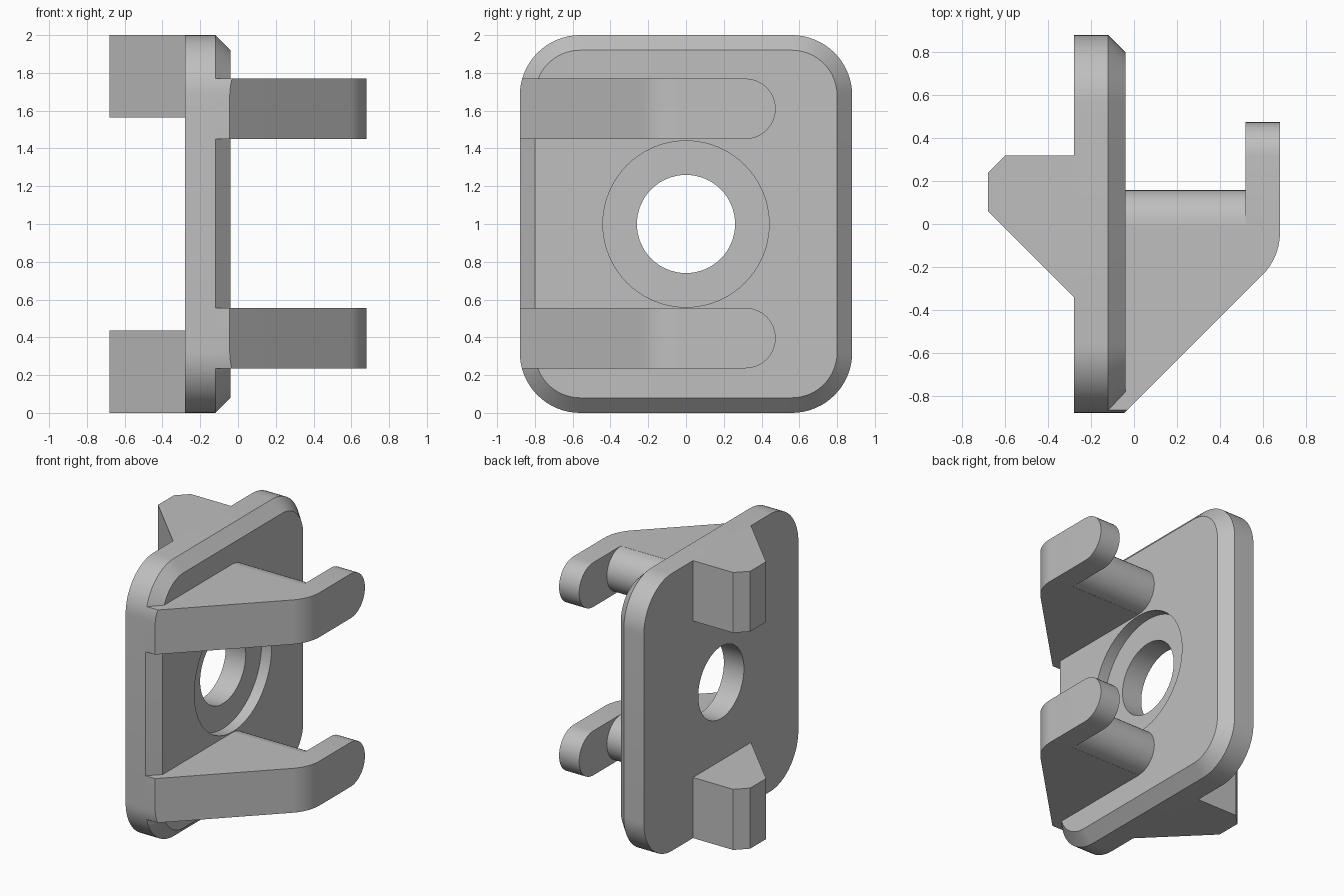
import bpy, bmesh, math

if "Cube" in bpy.data.objects:
    bpy.data.objects.remove(bpy.data.objects["Cube"])

grey = bpy.data.materials.new("plain grey")
grey.diffuse_color = (0.52, 0.52, 0.52, 1)
grey.use_nodes = True
grey.node_tree.nodes["Principled BSDF"].inputs["Base Color"].default_value = grey.diffuse_color


def arc(cx, cy, r, a0, a1, n=16):
    return [(cx + r * math.cos(math.radians(a0 + (a1 - a0) * i / n)),
             cy + r * math.sin(math.radians(a0 + (a1 - a0) * i / n))) for i in range(n + 1)]


def rounded_rect(inset=0.0):
    # plate outline in (y, z)
    r = 0.32 - inset
    return (arc(0.56, 1.68, r, 0, 90) + arc(-0.56, 1.68, r, 90, 180) +
            arc(-0.56, 0.32, r, 180, 270) + arc(0.56, 0.32, r, 270, 360))


def loft(name, loops):
    # closed solid through matching loops of 3D points
    bm = bmesh.new()
    rings = [[bm.verts.new(p) for p in loop] for loop in loops]
    n = len(rings[0])
    for a, b in zip(rings, rings[1:]):
        for i in range(n):
            j = (i + 1) % n
            bm.faces.new((a[i], a[j], b[j], b[i]))
    bm.faces.new(rings[0])
    bm.faces.new(rings[-1])
    bmesh.ops.recalc_face_normals(bm, faces=bm.faces)
    me = bpy.data.meshes.new(name)
    bm.to_mesh(me)
    bm.free()
    me.materials.append(grey)
    ob = bpy.data.objects.new(name, me)
    bpy.context.collection.objects.link(ob)
    return ob


def prism_x(name, pts, x0, x1):
    return loft(name, [[(x, y, z) for y, z in pts] for x in (x0, x1)])


def prism_z(name, pts, z0, z1):
    return loft(name, [[(x, y, z) for x, y in pts] for z in (z0, z1)])


def activate(ob):
    bpy.ops.object.select_all(action='DESELECT')
    ob.select_set(True)
    bpy.context.view_layer.objects.active = ob


def cut(ob, cutter, operation='DIFFERENCE'):
    mod = ob.modifiers.new("cut", 'BOOLEAN')
    mod.operation = operation
    mod.solver = 'EXACT'
    mod.object = cutter
    activate(ob)
    bpy.ops.object.modifier_apply(modifier=mod.name)
    bpy.data.objects.remove(cutter)


def finish(ob):
    activate(ob)
    bpy.ops.object.shade_smooth_by_angle(angle=math.radians(30))


# mounting plate with chamfered outer rim, through hole and counterbore
plate = loft("plate", [[(x, y, z) for y, z in rounded_rect(d)]
                       for x, d in ((-0.28, 0), (-0.12, 0), (-0.04, 0.08))])
cut(plate, prism_x("hole_cutter", arc(0, 1, 0.26, 0, 360, 64)[:-1], -0.5, 0.2))
cut(plate, prism_x("counterbore_cutter", arc(0, 1, 0.44, 0, 360, 64)[:-1], -0.12, 0.2))
finish(plate)

# hooked arms: plan profile trimmed to the plate outline and the rounded tip
arm_plan = ([(-0.12, -0.95), (-0.114, -0.95)] + arc(0.40, -0.04, 0.28, -45, 0) +
            [(0.68, 0.6), (-0.12, 0.6)])
R = 0.16
for name, zc in (("lower_arm", 0.396), ("upper_arm", 1.61)):
    arm = prism_x(name, [(-0.95, zc - R)] + arc(0.315, zc, R, -90, 90) + [(-0.95, zc + R)],
                  -0.12, 0.75)
    cut(arm, prism_z("plan_cutter", arm_plan, zc - 0.3, zc + 0.3), 'INTERSECT')
    cut(arm, prism_x("outline_cutter", rounded_rect(), -0.3, 0.9), 'INTERSECT')
    # notch behind the hook, leaving a half-round neck
    notch = arc(0, zc, R - 0.001, -90, 90) + [(0, zc + 0.3), (0.7, zc + 0.3),
                                              (0.7, zc - 0.3), (0, zc - 0.3)]
    cut(arm, prism_x("notch_cutter", notch, -0.2, 0.52))
    finish(arm)

# wedge lugs on the back of the plate
lug_plan = [(-0.28, -0.34), (-0.28, 0.32), (-0.60, 0.32), (-0.68, 0.24), (-0.68, 0.06)]
for name, z0, z1 in (("lower_lug", 0, 0.437), ("upper_lug", 1.565, 2)):
    finish(prism_z(name, lug_plan, z0, z1))
